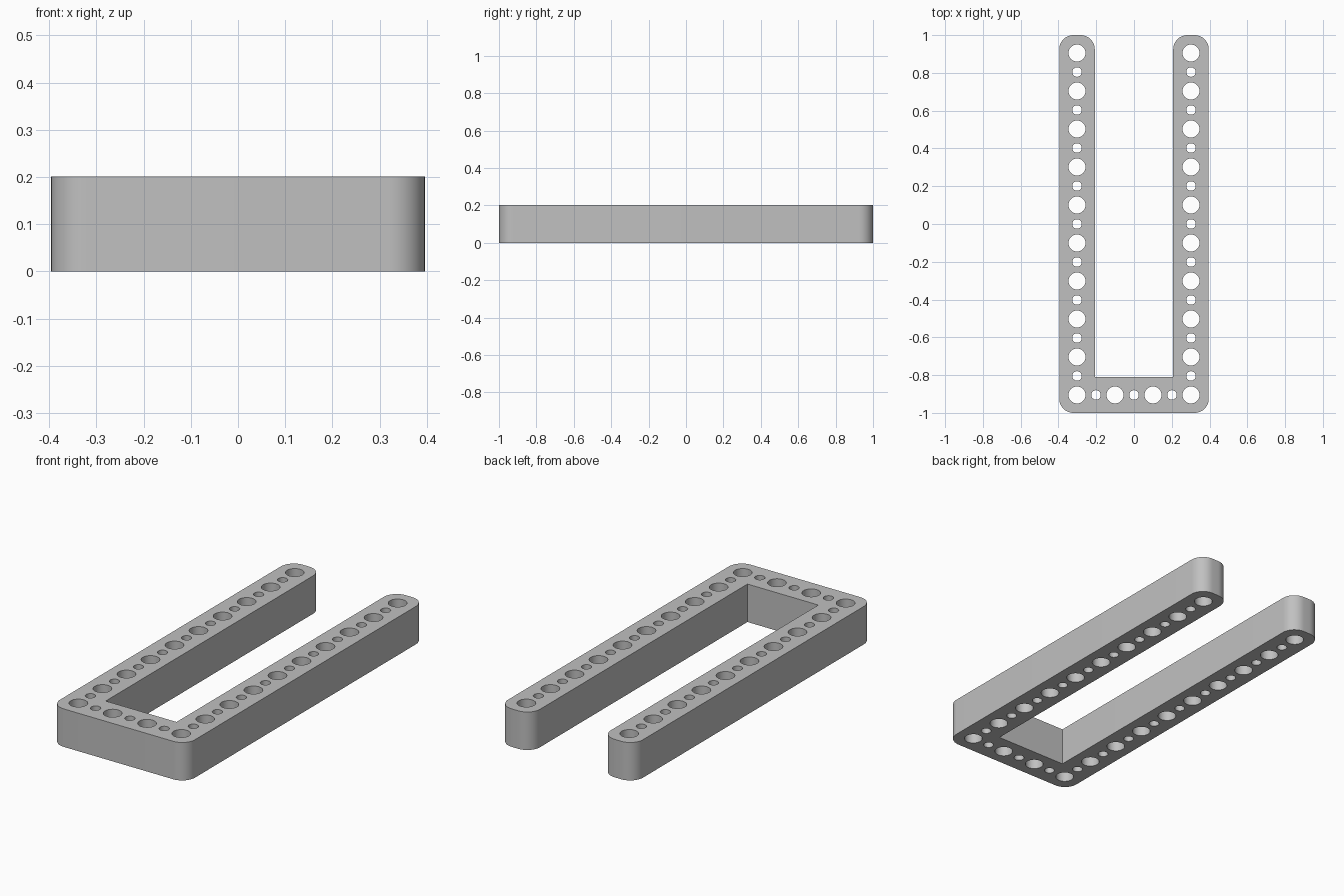
import bpy, bmesh
from math import sin, cos, pi, radians

if "Cube" in bpy.data.objects:
    bpy.data.objects.remove(bpy.data.objects["Cube"], do_unlink=True)

PITCH = 0.2011            # spacing of large holes, also the bar height
MARGIN = 0.094            # hole centre to bar edge
HX, HY = 1.5 * PITCH, 4.5 * PITCH
OUT_X, OUT_Y = HX + MARGIN, 1.0
IN_X, IN_Y = HX - MARGIN, -HY + MARGIN
CORNER, BIG, SMALL = 0.075, 0.045, 0.025


def arc(cx, cy, r, start, sweep, steps):
    return [(cx + r * cos(start + sweep * i / steps),
             cy + r * sin(start + sweep * i / steps)) for i in range(steps + 1)]


def add_loop(bm, points):
    verts = [bm.verts.new((x, y, 0)) for x, y in points]
    for a, b in zip(verts, verts[1:] + verts[:1]):
        bm.edges.new((a, b))


bm = bmesh.new()

# U-shaped outline: right half from the front to the inner corner, then mirrored
half = arc(OUT_X - CORNER, -OUT_Y + CORNER, CORNER, -pi / 2, pi / 2, 12)
half += arc(OUT_X - CORNER, OUT_Y - CORNER, CORNER, 0, pi / 2, 12)
half += arc(IN_X + CORNER, OUT_Y - CORNER, CORNER, pi / 2, pi / 2, 12)
half.append((IN_X, IN_Y))
add_loop(bm, half + [(-x, y) for x, y in reversed(half)])

# Alternating large and small holes along both arms and the cross bar
places = [(s * HX, -HY + i * PITCH / 2, i) for s in (-1, 1) for i in range(19)]
places += [(-HX + i * PITCH / 2, -HY, i) for i in range(1, 6)]
for x, y, i in places:
    add_loop(bm, arc(x, y, SMALL if i % 2 else BIG, 0, 2 * pi, 32)[:-1])

# Fill between the loops and raise to a solid
bmesh.ops.triangle_fill(bm, use_beauty=True, use_dissolve=False, edges=bm.edges[:])
top = bmesh.ops.extrude_face_region(bm, geom=bm.faces[:], use_keep_orig=True)["geom"]
bmesh.ops.translate(bm, vec=(0, 0, PITCH),
                    verts=[g for g in top if isinstance(g, bmesh.types.BMVert)])
bmesh.ops.recalc_face_normals(bm, faces=bm.faces[:])

mesh = bpy.data.meshes.new("perforated_u_frame")
bm.to_mesh(mesh)
bm.free()
frame = bpy.data.objects.new("perforated_u_frame", mesh)
bpy.context.collection.objects.link(frame)

# Plain grey
grey = bpy.data.materials.new("grey")
grey.use_nodes = True
colour = (0.53, 0.53, 0.53, 1)
grey.diffuse_color = colour
grey.node_tree.nodes["Principled BSDF"].inputs["Base Color"].default_value = colour
mesh.materials.append(grey)

bpy.ops.object.select_all(action='DESELECT')
frame.select_set(True)
bpy.context.view_layer.objects.active = frame
bpy.ops.object.shade_smooth_by_angle(angle=radians(30))
